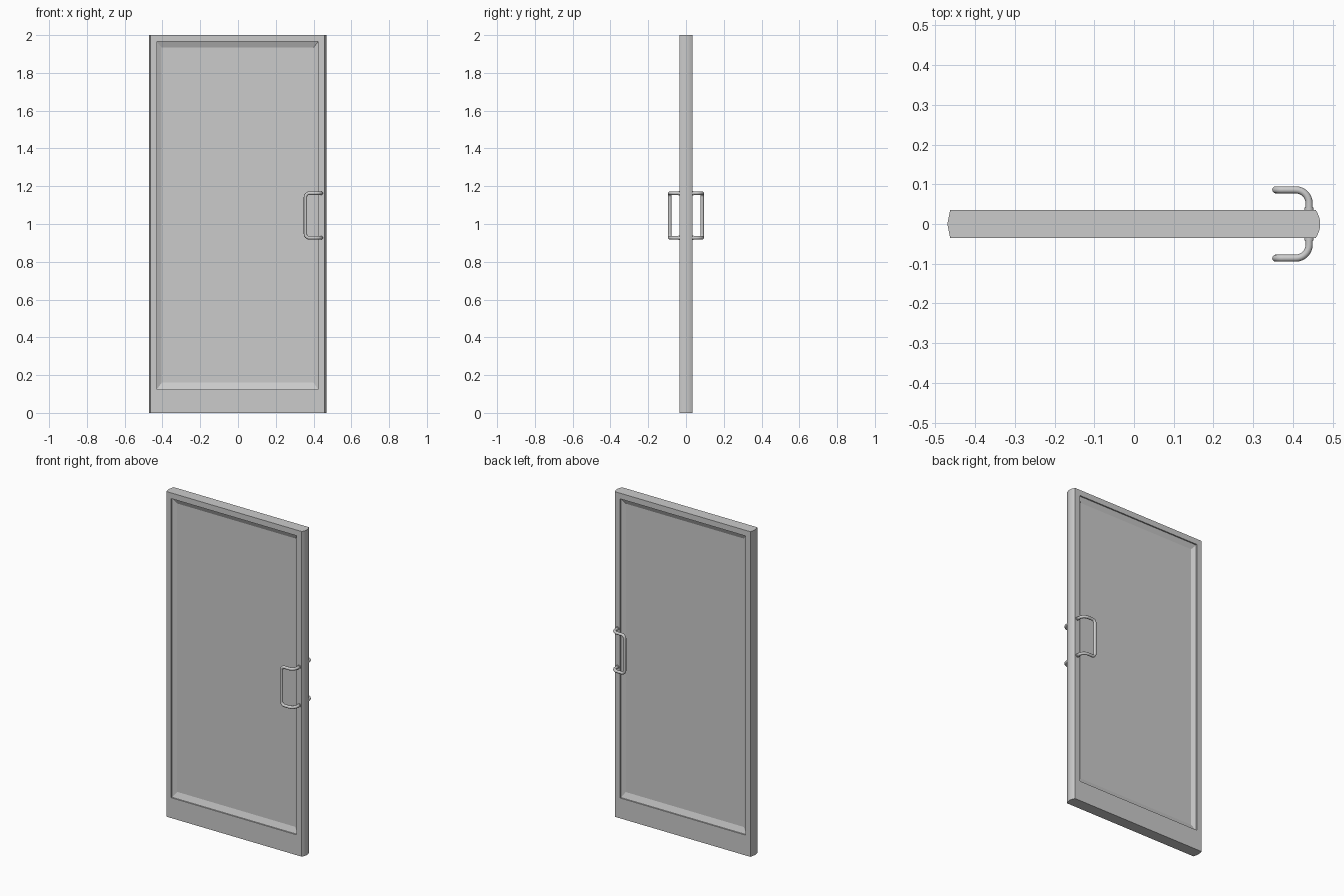
import bpy, bmesh, math
from mathutils import Vector

if "Cube" in bpy.data.objects:
    bpy.data.objects.remove(bpy.data.objects["Cube"])

T = 0.035                      # half thickness of the door leaf
XL, XR, SAG = -0.463, 0.458, 0.011
H = 2.0

# Door leaf: stile and rail frame, stepped and sloped moulding, sunken panel
bm = bmesh.new()


def face(points):
    bm.faces.new([bm.verts.new(p) for p in points])


def rect(x0, x1, z0, z1, y):
    return [Vector(p) for p in ((x0, y, z0), (x1, y, z0), (x1, y, z1), (x0, y, z1))]


for s in (-1, 1):
    rings = [
        rect(XL, XR, 0, H, s * T),
        rect(-0.43, 0.424, 0.125, 1.965, s * T),
        rect(-0.43, 0.424, 0.125, 1.965, s * (T - 0.008)),
        rect(-0.404, 0.40, 0.16, 1.934, s * (T - 0.021)),
    ]
    for a, b in zip(rings, rings[1:]):
        for i in range(4):
            j = (i + 1) % 4
            face([a[i], a[j], b[j], b[i]])
    face(rings[-1])

# Rounded closing edge on the right, shallow point on the hinge side
n = 8
right = [(XR + SAG * (1 - (2 * i / n - 1) ** 2), T * (2 * i / n - 1)) for i in range(n + 1)]
left = [(XL, T), (XL - 0.007, 0), (XL, -T)]
for edge in (right, left):
    for (ax, ay), (bx, by) in zip(edge, edge[1:]):
        face([(ax, ay, 0), (bx, by, 0), (bx, by, H), (ax, ay, H)])
for z in (0, H):
    face([(x, y, z) for x, y in right + left])

bmesh.ops.remove_doubles(bm, verts=bm.verts, dist=1e-5)
bmesh.ops.recalc_face_normals(bm, faces=bm.faces)
mesh = bpy.data.meshes.new("door_leaf")
bm.to_mesh(mesh)
bm.free()
leaf = bpy.data.objects.new("door_leaf", mesh)
bpy.context.collection.objects.link(leaf)
bpy.context.view_layer.objects.active = leaf
leaf.select_set(True)
bpy.ops.object.shade_smooth_by_angle(angle=math.radians(15))


def rounded_path(corners, radii, steps=8):
    """Replace every inner corner by an arc of the given radius (right angles)."""
    pts = [Vector(corners[0])]
    for i, r in enumerate(radii, 1):
        c = Vector(corners[i])
        a = (Vector(corners[i - 1]) - c).normalized()
        b = (Vector(corners[i + 1]) - c).normalized()
        centre = c + (a + b) * r
        for k in range(steps + 1):
            t = math.pi / 2 * k / steps
            pts.append(centre - b * r * math.cos(t) - a * r * math.sin(t))
    return pts + [Vector(corners[-1])]


# Pull handles with their collars, one on each face
FX, BX, Z0, Z1, HY = 0.441, 0.357, 0.927, 1.163, 0.086
for s, side in ((-1, "front"), (1, "back")):
    path = rounded_path(
        [(FX, s * 0.03, Z0), (FX, s * HY, Z0), (BX, s * HY, Z0),
         (BX, s * HY, Z1), (FX, s * HY, Z1), (FX, s * 0.03, Z1)],
        [0.034, 0.02, 0.02, 0.034])
    curve = bpy.data.curves.new(side + "_handle", 'CURVE')
    curve.dimensions = '3D'
    curve.bevel_depth = 0.009
    curve.bevel_resolution = 4
    curve.use_fill_caps = True
    spline = curve.splines.new('POLY')
    spline.points.add(len(path) - 1)
    for p, co in zip(spline.points, path):
        p.co = (*co, 1)
    spline.use_smooth = True
    bpy.context.collection.objects.link(bpy.data.objects.new(side + "_handle", curve))

    for z, level in ((Z0, "lower"), (Z1, "upper")):
        bpy.ops.mesh.primitive_cylinder_add(
            vertices=24, radius=0.0115, depth=0.01,
            location=(FX, s * (T + 0.001), z), rotation=(math.pi / 2, 0, 0))
        bpy.context.object.name = f"{side}_{level}_handle_collar"
        bpy.ops.object.shade_smooth_by_angle()
